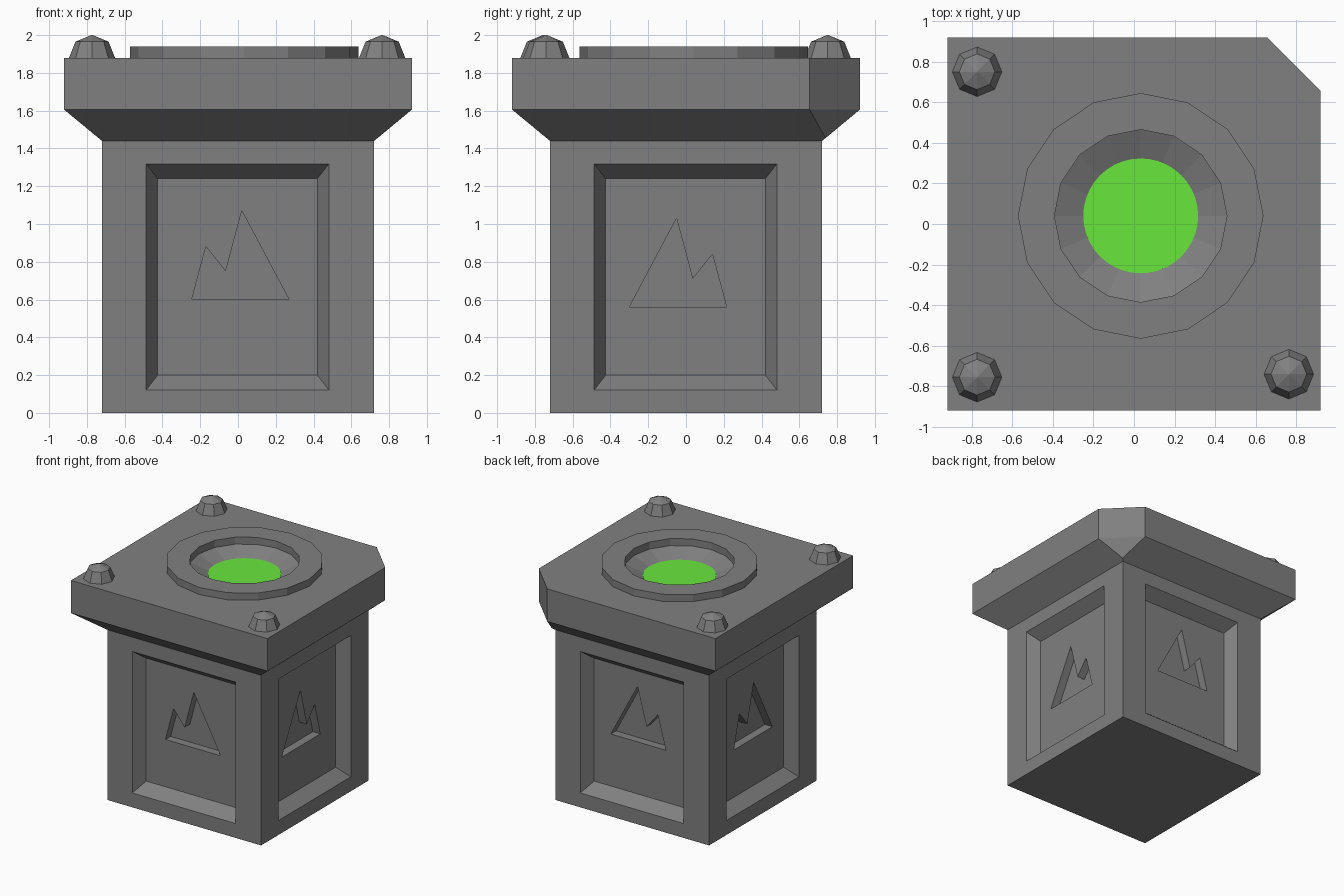
import bpy, bmesh
from math import cos, sin, tau, pi
from mathutils import Matrix

if "Cube" in bpy.data.objects:
    bpy.data.objects.remove(bpy.data.objects["Cube"])


def material(name, color):
    mat = bpy.data.materials.new(name)
    mat.diffuse_color = color
    mat.use_nodes = True
    mat.node_tree.nodes["Principled BSDF"].inputs["Base Color"].default_value = mat.diffuse_color
    return mat


stone = material("dark_stone", (0.216, 0.216, 0.216, 1))
green = material("green", (0.14, 0.8, 0.045, 1))


def finish(bm, name, mat=stone):
    bmesh.ops.recalc_face_normals(bm, faces=bm.faces)
    me = bpy.data.meshes.new(name)
    bm.to_mesh(me)
    bm.free()
    me.materials.append(mat)
    ob = bpy.data.objects.new(name, me)
    bpy.context.collection.objects.link(ob)
    return ob


def loft(name, loops, closed=False, matrix=None):
    """Skin a stack of loops; cap the ends, or join last to first if closed."""
    bm = bmesh.new()
    rows = [[bm.verts.new(p) for p in loop] for loop in loops]
    n = len(rows[0])
    pairs = list(zip(rows, rows[1:])) + ([(rows[-1], rows[0])] if closed else [])
    for a, b in pairs:
        for i in range(n):
            j = (i + 1) % n
            bm.faces.new((a[i], a[j], b[j], b[i]))
    if not closed:
        bm.faces.new(rows[0])
        bm.faces.new(rows[-1])
    if matrix:
        bm.transform(matrix)
    return finish(bm, name)


def circle(x, y, r, z, n):
    return [(x + r * cos(tau * i / n), y + r * sin(tau * i / n), z) for i in range(n)]


def cut(target, cutter):
    mod = target.modifiers.new("cut", "BOOLEAN")
    mod.operation, mod.solver, mod.object = "DIFFERENCE", "EXACT", cutter
    cutter.hide_render = True
    ev = target.evaluated_get(bpy.context.evaluated_depsgraph_get())
    me = bpy.data.meshes.new_from_object(ev)
    target.modifiers.clear()
    target.data = me
    bpy.data.objects.remove(cutter)


# Pedestal body
H = 0.72
square = [(-H, -H), (H, -H), (H, H), (-H, H)]
body = loft("pedestal_body", [[(x, y, z) for x, y in square] for z in (0, 1.44)])


# Recessed panel and mountain emblem on each side
def panel_loop(gx, gz, y):
    x0, x1, z0, z1 = -0.425 - gx, 0.42 + gx, 0.2 - gz, 1.24 + gz
    return [(x0, y, z0), (x1, y, z0), (x1, y, z1), (x0, y, z1)]


peaks_front = [(-0.245, 0.6), (-0.17, 0.88), (-0.065, 0.75), (0.02, 1.07), (0.27, 0.6)]


def mirrored(dx, dz):
    return [(dx - x, z + dz) for x, z in peaks_front]


emblems = [peaks_front, mirrored(-0.03, -0.04), mirrored(0.0, 0.04), peaks_front]
for k, emblem in enumerate(emblems):
    turn = Matrix.Rotation(k * pi / 2, 4, "Z")
    cut(body, loft("panel_cutter", [panel_loop(0, 0, -H + 0.1),
                                    panel_loop(0.07, 0.09, -H - 0.015)], matrix=turn))
    cut(body, loft("emblem_cutter", [[(x, y, z) for x, z in emblem]
                                     for y in (-H + 0.05, -H + 0.17)], matrix=turn))

# Flared cap with one cut corner
W, C = 0.92, 0.655
outline = [(-W, -W), (W, -W), (W, C), (C, W), (-W, W)]
points = [(x, y, 1.44) for x, y in square] + [(0.739, 0.739, 1.455)]
points += [(x, y, z) for z in (1.605, 1.88) for x, y in outline]
bm = bmesh.new()
for p in points:
    bm.verts.new(p)
bmesh.ops.convex_hull(bm, input=bm.verts)
bmesh.ops.dissolve_limit(bm, angle_limit=0.03, verts=bm.verts, edges=bm.edges)
cap = finish(bm, "cap_slab")

# Bowl hollowed into the cap
CX, CY = 0.033, 0.04
cut(cap, loft("bowl_cutter", [circle(CX, CY, r, z, 16) for r, z in
                              ((0.265, 1.81), (0.425, 1.88), (0.425, 1.91))]))

# Raised rim around the bowl
loft("bowl_rim", [circle(CX, CY, r, z, 16) for r, z in
                  ((0.425, 1.88), (0.605, 1.88), (0.605, 1.94), (0.425, 1.94))], closed=True)

# Green pool
bm = bmesh.new()
bm.faces.new([bm.verts.new(p) for p in circle(CX, CY, 0.283, 1.825, 40)])
finish(bm, "green_pool", green)

# Corner studs
for name, x, y in (("stud_back_left", -0.773, 0.75), ("stud_front_left", -0.773, -0.755),
                   ("stud_front_right", 0.763, -0.74)):
    loft(name, [circle(x, y, r, z, 8) for r, z in
                ((0.122, 1.88), (0.088, 1.965), (0.004, 2.0))])
